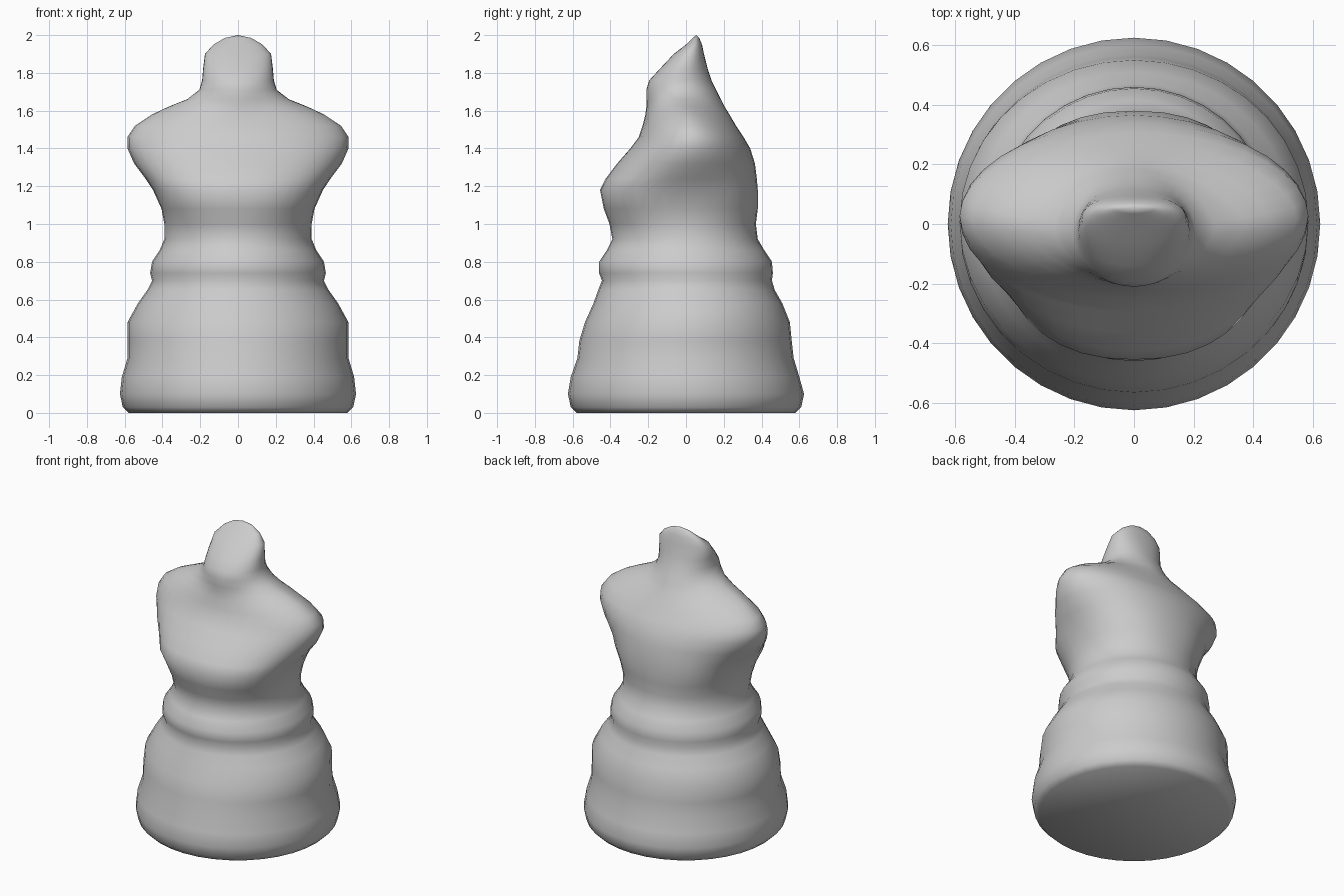
import bpy, bmesh
from math import sin, cos, pi, radians

cube = bpy.data.objects.get("Cube")
if cube:
    bpy.data.objects.remove(cube, do_unlink=True)

stone = bpy.data.materials.new("grey stone")
stone.use_nodes = True
grey = (0.6, 0.6, 0.6, 1)
stone.diffuse_color = grey
stone.node_tree.nodes["Principled BSDF"].inputs["Base Color"].default_value = grey

SIDES = 36

# Each section: height, half width, front, back, roundness
# (2 is an ellipse, higher is boxier, lower is more like a diamond)
skirt = [
    (0.01, 0.58, -0.58, 0.58, 2),
    (0.03, 0.61, -0.61, 0.61, 2),
    (0.10, 0.625, -0.625, 0.625, 2),
    (0.19, 0.615, -0.61, 0.60, 2),
    (0.29, 0.585, -0.575, 0.57, 2),
    (0.38, 0.585, -0.565, 0.56, 2),
    (0.48, 0.585, -0.535, 0.55, 2),
    (0.58, 0.53, -0.49, 0.51, 2),
    (0.65, 0.48, -0.465, 0.47, 2),
]
waist_roll = [
    (0.70, 0.455, -0.445, 0.455, 2),
    (0.74, 0.465, -0.46, 0.46, 2),
    (0.80, 0.455, -0.46, 0.455, 2),
    (0.86, 0.415, -0.42, 0.415, 2),
    (0.92, 0.39, -0.39, 0.38, 2),
]
bust = [
    (1.00, 0.39, -0.405, 0.37, 2.1),
    (1.08, 0.405, -0.435, 0.38, 2.2),
    (1.18, 0.45, -0.455, 0.38, 2.3),
    (1.24, 0.49, -0.425, 0.375, 2.1),
    (1.32, 0.55, -0.365, 0.365, 2),
    (1.40, 0.585, -0.295, 0.34, 2),
    (1.46, 0.585, -0.25, 0.305, 2),
    (1.52, 0.545, -0.23, 0.265, 1.9),
    (1.58, 0.455, -0.215, 0.23, 1.7),
    (1.62, 0.37, -0.21, 0.205, 1.6),
    (1.66, 0.27, -0.21, 0.185, 1.7),
]
neck_and_head = [
    (1.71, 0.205, -0.21, 0.16, 2),
    (1.76, 0.19, -0.195, 0.135, 2.1),
    (1.82, 0.185, -0.14, 0.115, 2.2),
    (1.90, 0.175, -0.065, 0.095, 2.3),
    (1.95, 0.13, 0, 0.085, 2),
    (1.985, 0.07, 0.035, 0.07, 2),
]


def power(value, exponent):
    return abs(value) ** exponent * (1 if value >= 0 else -1)


def add_ring(bm, section):
    z, half_width, front, back, roundness = section
    middle, depth = (front + back) / 2, (back - front) / 2
    ring = []
    for i in range(SIDES):
        a = 2 * pi * i / SIDES
        x = half_width * power(cos(a), 2 / roundness)
        y = middle + depth * power(sin(a), 2 / roundness)
        ring.append(bm.verts.new((x, y, z)))
    return ring


def loft(name, sections, tip):
    bm = bmesh.new()
    rings = [add_ring(bm, s) for s in sections]
    for low, high in zip(rings, rings[1:]):
        for i in range(SIDES):
            j = (i + 1) % SIDES
            bm.faces.new((low[i], low[j], high[j], high[i]))
    # Flat underside and pointed crown
    bm.faces.new(rings[0][::-1])
    crown = bm.verts.new(tip)
    for i in range(SIDES):
        bm.faces.new((rings[-1][i], rings[-1][(i + 1) % SIDES], crown))
    bmesh.ops.recalc_face_normals(bm, faces=bm.faces)
    mesh = bpy.data.meshes.new(name)
    bm.to_mesh(mesh)
    bm.free()
    mesh.materials.append(stone)
    obj = bpy.data.objects.new(name, mesh)
    bpy.context.collection.objects.link(obj)
    return obj


# One continuous carved body, from hem to crown
body = loft("bust_body", skirt + waist_roll + bust + neck_and_head, (0, 0.055, 2))
for v in body.data.vertices:
    if v.co.z < 0.02:
        v.co.z = 0
bpy.ops.object.select_all(action="DESELECT")
body.select_set(True)
bpy.context.view_layer.objects.active = body
bpy.ops.object.shade_smooth_by_angle(angle=radians(50))
